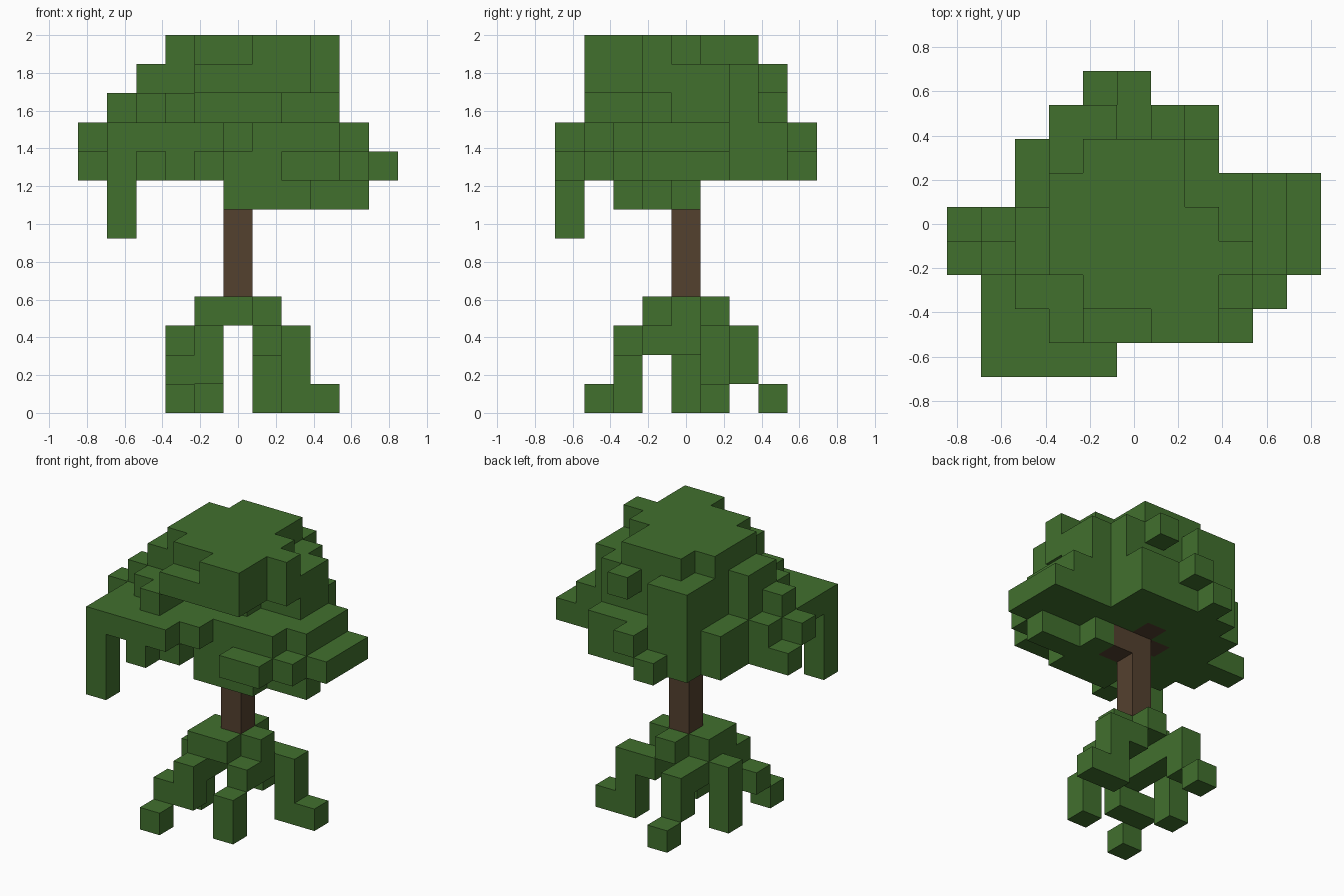
import bpy, bmesh
from mathutils import Vector, Matrix

old = bpy.data.objects.get("Cube")
if old:
    bpy.data.objects.remove(old, do_unlink=True)

CELL = 2 / 13  # thirteen block layers make the full height


def material(name, color):
    m = bpy.data.materials.new(name)
    m.use_nodes = True
    m.diffuse_color = color
    m.node_tree.nodes["Principled BSDF"].inputs["Base Color"].default_value = color
    return m


leaf_green = material("leaf green", (0.053, 0.162, 0.027, 1))
bark_brown = material("bark brown", (0.088, 0.052, 0.028, 1))


def plan(layer, back_row, *rows):
    """Block cells of one layer, drawn from the back row to the front row."""
    return {(c - len(row) // 2, back_row - r, layer)
            for r, row in enumerate(rows) for c, mark in enumerate(row) if mark == "#"}


# Spreading roots
roots = (
    plan(0, 3, "..#....", ".......", ".....##", ".#.....", ".......", "....#..", ".#.....")
    | plan(1, 2, "..#....", ".....#.", ".#.....", ".......", ".##.#..")
    | plan(2, 2, "..#....", "..#.##.", ".##.#..", "..#.#..", "..#....")
    | plan(3, 1, "...#...", "..###..", "..##...")
)

# Trunk with short branches under the crown
trunk = {(0, 0, k) for k in range(4, 9)}
trunk |= plan(7, 0, "..##.") | plan(8, 1, ".#.", "###", ".#.")

# Leaf strand hanging from the front corner
hanging_leaves = {(-4, -4, k) for k in (6, 7)}

# Crown, layer by layer
crown = plan(7, 0,
             ".......#...",
             ".....#####.",
             ".....###...")
crown |= plan(8, 4,
              "....#......",
              "...#####...",
              "..######...",
              "..#########",
              "###########",
              ".##########",
              "..########.",
              "....#..##..",
              ".#.#.......")
crown |= plan(9, 4,
              ".....#.....",
              "...#####...",
              "..######...",
              "..########.",
              ".#########.",
              "##########.",
              ".########..",
              ".#####.....",
              ".####......")
crown |= plan(10, 3,
              "...##......",
              "...#####...",
              "...######..",
              "..#######..",
              ".######....",
              "..##.......",
              "...#.......")
crown |= plan(11, 3,
              "...##.#....",
              "...#####...",
              "...######..",
              "..#######..",
              "..#######..",
              "....####...",
              "....####...")
crown |= plan(12, 2,
              "....###....",
              "...####....",
              "...#####...",
              "...######..",
              "....####...",
              "......##...")
crown -= trunk

solid = roots | trunk | hanging_leaves | crown
AXES = [Vector(a) * s for a in Matrix.Identity(3) for s in (1, -1)]


def build(name, cells, mat):
    """Mesh the open sides of the cells as square faces."""
    bm = bmesh.new()
    for cell in sorted(cells):
        centre = Vector(cell) + Vector((0, 0, 0.5))
        for n in AXES:
            if tuple(int(v) for v in Vector(cell) + n) in solid:
                continue
            u = Vector((n.y, n.z, n.x))
            v = n.cross(u)
            corners = [centre + (n + u * a + v * b) / 2
                       for a, b in ((-1, -1), (1, -1), (1, 1), (-1, 1))]
            bm.faces.new([bm.verts.new(p * CELL) for p in corners])
    bmesh.ops.remove_doubles(bm, verts=bm.verts, dist=CELL / 100)
    mesh = bpy.data.meshes.new(name)
    bm.to_mesh(mesh)
    bm.free()
    mesh.materials.append(mat)
    bpy.context.collection.objects.link(bpy.data.objects.new(name, mesh))


build("roots", roots, leaf_green)
build("trunk", trunk, bark_brown)
build("hanging_leaves", hanging_leaves, leaf_green)
build("crown", crown, leaf_green)
